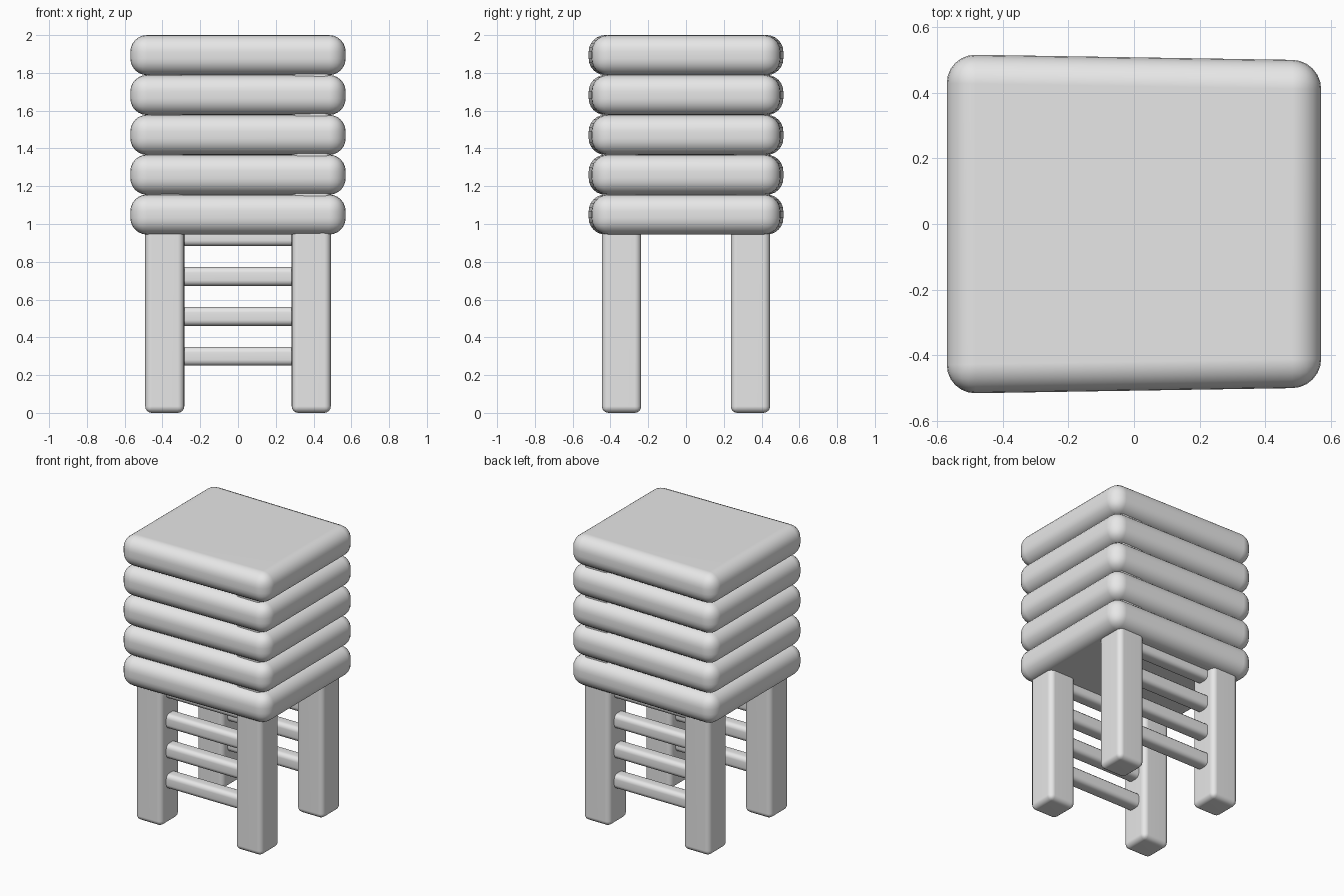
import bpy
import bmesh
import math

cube = bpy.data.objects.get("Cube")
if cube:
    bpy.data.objects.remove(cube)

grey = bpy.data.materials.new("plain_grey")
grey.use_nodes = True
grey.diffuse_color = (0.8, 0.8, 0.8, 1)
grey.node_tree.nodes["Principled BSDF"].inputs["Base Color"].default_value = (0.8, 0.8, 0.8, 1)


def rounded_box(name, centre, size, radius, segments, taper=0.0):
    """Box with rounded edges; taper narrows its depth towards +x."""
    bm = bmesh.new()
    bmesh.ops.create_cube(bm, size=1)
    for v in bm.verts:
        depth = size[1] * (1 - 2 * taper * v.co.x)
        v.co = (v.co.x * size[0], v.co.y * depth, v.co.z * size[2])
    bmesh.ops.bevel(bm, geom=bm.edges[:], offset=radius, segments=segments,
                    profile=0.5, affect='EDGES', clamp_overlap=True)
    mesh = bpy.data.meshes.new(name)
    bm.to_mesh(mesh)
    bm.free()
    mesh.materials.append(grey)
    obj = bpy.data.objects.new(name, mesh)
    obj.location = centre
    bpy.context.collection.objects.link(obj)
    bpy.ops.object.select_all(action='DESELECT')
    obj.select_set(True)
    bpy.context.view_layer.objects.active = obj
    bpy.ops.object.shade_smooth_by_angle(angle=math.radians(40))
    # Keep the large faces flat beside the rounded edges
    normals = obj.modifiers.new("flat_faces", 'WEIGHTED_NORMAL')
    normals.keep_sharp = True
    return obj


STEP = 0.211

# Stack of padded slabs, slightly narrower on one side
for i in range(5):
    rounded_box(f"slab_{i + 1}", (0, 0, 1.05 + STEP * i),
                (1.14, 1.015, 0.212), 0.088, 6, taper=0.018)

# Four square legs running up into the stack
for x, side in ((-1, "right"), (1, "left")):
    for y, end in ((-1, "front"), (1, "back")):
        rounded_box(f"{end}_{side}_leg", (x * 0.388, y * 0.341, 0.92),
                    (0.207, 0.208, 1.84), 0.035, 4)

# Ladder rungs across the front and back pairs of legs
for y, end in ((-1, "front"), (1, "back")):
    for i in range(4):
        rounded_box(f"{end}_rung_{i + 1}", (0, y * 0.341, 0.3 + STEP * i),
                    (0.7, 0.1, 0.1), 0.03, 3)
